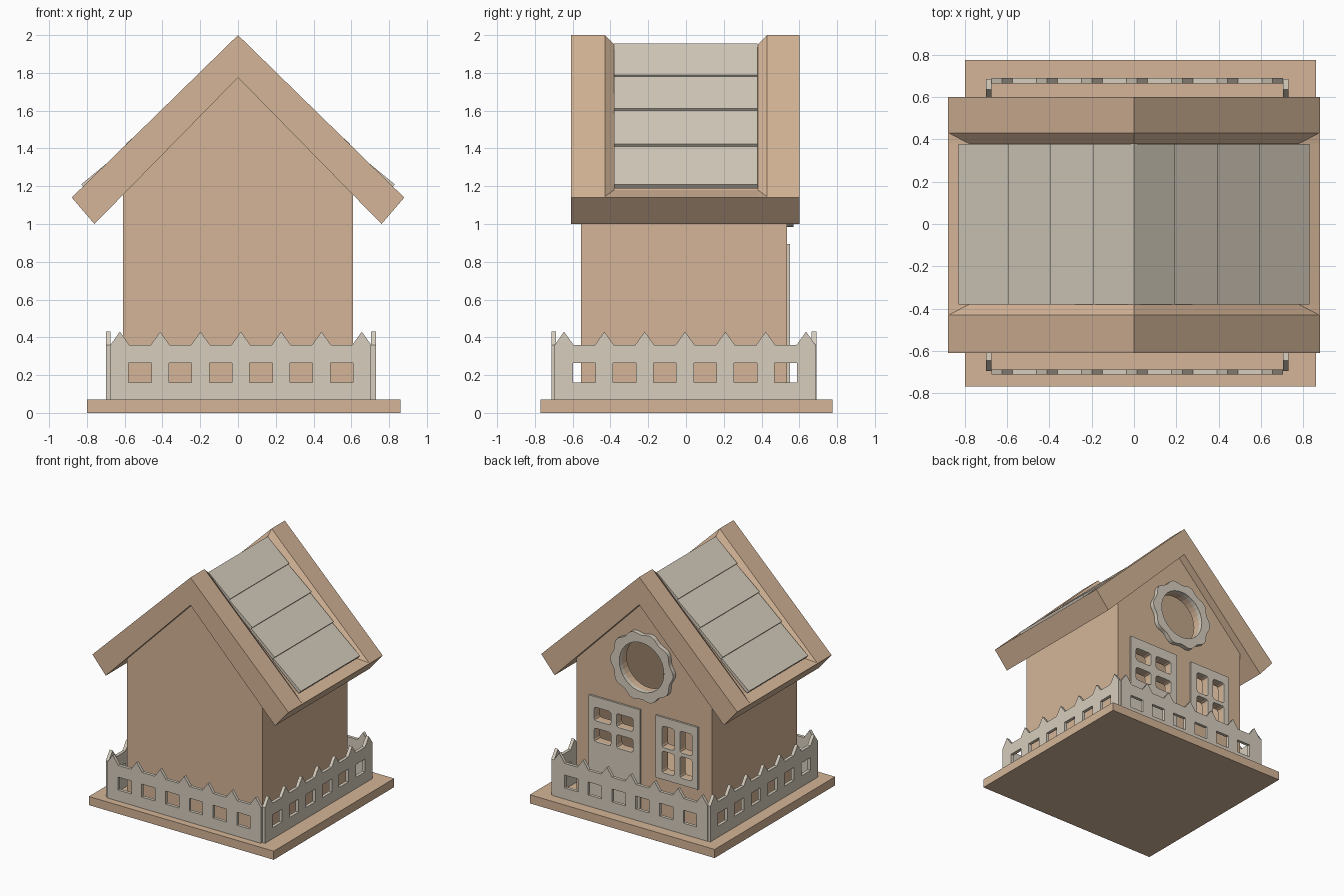
import bpy, bmesh, math

if "Cube" in bpy.data.objects:
    bpy.data.objects.remove(bpy.data.objects["Cube"])


def material(name, rgb):
    m = bpy.data.materials.new(name)
    m.diffuse_color = (*rgb, 1)
    m.use_nodes = True
    m.node_tree.nodes["Principled BSDF"].inputs["Base Color"].default_value = m.diffuse_color
    return m


TAN = material("tan wood", (0.66, 0.46, 0.31))
GREY = material("pale grey wood", (0.67, 0.61, 0.51))


def make(name, bm, mat):
    bmesh.ops.recalc_face_normals(bm, faces=bm.faces)
    me = bpy.data.meshes.new(name)
    bm.to_mesh(me)
    bm.free()
    me.materials.append(mat)
    ob = bpy.data.objects.new(name, me)
    bpy.context.collection.objects.link(ob)
    return ob


def prism(bm, pts, a, b, along="y"):
    """Extrude a (u, z) outline from a to b along y or x."""
    def co(u, v, w):
        return (u, w, v) if along == "y" else (w, u, v)
    lo = [bm.verts.new(co(u, v, a)) for u, v in pts]
    hi = [bm.verts.new(co(u, v, b)) for u, v in pts]
    n = len(pts)
    bm.faces.new(lo)
    bm.faces.new(hi[::-1])
    for i in range(n):
        j = (i + 1) % n
        bm.faces.new((lo[i], hi[i], hi[j], lo[j]))


def solid(name, mat, outlines, a, b, along="y"):
    bm = bmesh.new()
    for pts in outlines:
        prism(bm, pts, a, b, along)
    return make(name, bm, mat)


def cut(ob, cutter):
    """Subtract the cutter, then throw it away."""
    mod = ob.modifiers.new("cut", "BOOLEAN")
    mod.operation, mod.solver, mod.object = "DIFFERENCE", "EXACT", cutter
    bpy.context.view_layer.update()
    dg = bpy.context.evaluated_depsgraph_get()
    me = bpy.data.meshes.new_from_object(ob.evaluated_get(dg))
    ob.modifiers.clear()
    ob.data = me
    bpy.data.objects.remove(cutter)


def rect(x0, x1, z0, z1):
    return [(x0, z0), (x1, z0), (x1, z1), (x0, z1)]


def rounded(x0, x1, z0, z1, r=0.018):
    pts = []
    for cx, cz, a0 in ((x1 - r, z1 - r, 0), (x0 + r, z1 - r, 90),
                       (x0 + r, z0 + r, 180), (x1 - r, z0 + r, 270)):
        for k in range(3):
            t = math.radians(a0 + 45 * k)
            pts.append((cx + r * math.cos(t), cz + r * math.sin(t)))
    return pts


def circle(r, n=32, wave=0.0, lobes=10):
    pts = []
    for i in range(n):
        t = 2 * math.pi * i / n
        q = r + wave * math.cos(lobes * t)
        pts.append((q * math.cos(t), 1.255 + q * math.sin(t)))
    return pts


# Base board
solid("base", TAN, [rect(-0.80, 0.86, 0, 0.07)], -0.77, 0.775)

# Hollow house walls with a gable
walls = solid("house_walls", TAN, [[(-0.61, 0.07), (0.61, 0.07), (0.61, 1.155),
                                    (0, 1.775), (-0.61, 1.155)]], -0.555, 0.535)
cut(walls, solid("cavity", TAN, [[(-0.55, 0.08), (0.55, 0.08), (0.55, 1.14),
                                  (0, 1.70), (-0.55, 1.14)]], -0.495, 0.475))

# Openings on the back: door panes, window panes, round hole
door_panes = [rounded(x, x + 0.15, z, z + 0.11) for x in (0.09, 0.29) for z in (0.53, 0.70)]
window_panes = [rounded(x, x + 0.11, z, z + 0.175) for x in (-0.44, -0.28) for z in (0.44, 0.645)]
hole = [circle(0.20)]
cut(walls, solid("openings", TAN, door_panes + window_panes + hole, 0.45, 0.6))

door = solid("door", GREY, [rect(0.03, 0.49, 0.07, 0.895)], 0.535, 0.55)
cut(door, solid("door_cut", GREY, door_panes, 0.5, 0.6))
window = solid("window_frame", GREY, [rect(-0.49, -0.11, 0.385, 0.89)], 0.535, 0.55)
cut(window, solid("window_cut", GREY, window_panes, 0.5, 0.6))
ring = solid("round_window_trim", GREY, [circle(0.272, 100, 0.011)], 0.535, 0.57)
cut(ring, solid("ring_cut", GREY, hole, 0.5, 0.6))

# Roof: chevron sections lofted along y, sunk between the two end rails
bm = bmesh.new()
rows = []
for y, sunk in ((-0.61, 0), (-0.43, 0), (-0.38, 1), (0.38, 1), (0.43, 0), (0.60, 0)):
    ridge = 1.95 if sunk else 2.0
    ax, az = (0.78, 1.18) if sunk else (0.875, 1.145)
    sec = [(0, ridge), (ax, az), (0.88, 1.14), (0.76, 1.0), (0, 1.775),
           (-0.76, 1.0), (-0.88, 1.14), (-ax, az)]
    rows.append([bm.verts.new((x, y, z)) for x, z in sec])
for p, q in zip(rows, rows[1:]):
    for i in range(8):
        j = (i + 1) % 8
        bm.faces.new((p[i], q[i], q[j], p[j]))
for r in (rows[0], rows[-1]):
    bm.faces.new((r[0], r[1], r[2], r[3], r[4]))
    bm.faces.new((r[0], r[4], r[5], r[6], r[7]))
make("roof", bm, TAN)

# Overlapping roof boards on both slopes
steps = [(0, 1.955, 0.195, 1.79), (0.18, 1.785, 0.395, 1.612),
         (0.38, 1.605, 0.595, 1.424), (0.58, 1.415, 0.83, 1.21)]
for side, label in ((1, "right"), (-1, "left")):
    for k, (x0, z0, x1, z1) in enumerate(steps):
        pts = [(x0, z0), (x1, z1), (x1 - 0.018, z1 - 0.022), (x0, z0 - 0.025)]
        solid(f"roof_board_{label}_{k + 1}", GREY,
              [[(side * x, z) for x, z in pts]], -0.38, 0.378)


# Picket fence panels with square holes
def fence(name, mid, a, b, along):
    half, step = 0.69, 0.2135
    pts = [(mid - half, 0.07)]
    for k in range(-3, 4):
        c = mid + k * step
        pts += [(c - 0.05, 0.36), (c, 0.43), (c + 0.05, 0.36)]
    pts[1] = (mid - half, 0.36)
    pts[-1] = (mid + half, 0.36)
    pts.append((mid + half, 0.07))
    panel = solid(name, GREY, [pts], a, b, along)
    holes = [rect(mid + (k + 0.5) * step - 0.06, mid + (k + 0.5) * step + 0.06, 0.16, 0.265)
             for k in range(-3, 3)]
    cut(panel, solid("fence_cut", GREY, holes, a - 0.05, b + 0.05, along))


fence("fence_front", 0.015, -0.713, -0.688, "y")
fence("fence_back", 0.015, 0.665, 0.69, "y")
fence("fence_left", -0.005, -0.70, -0.674, "x")
fence("fence_right", -0.005, 0.704, 0.73, "x")
